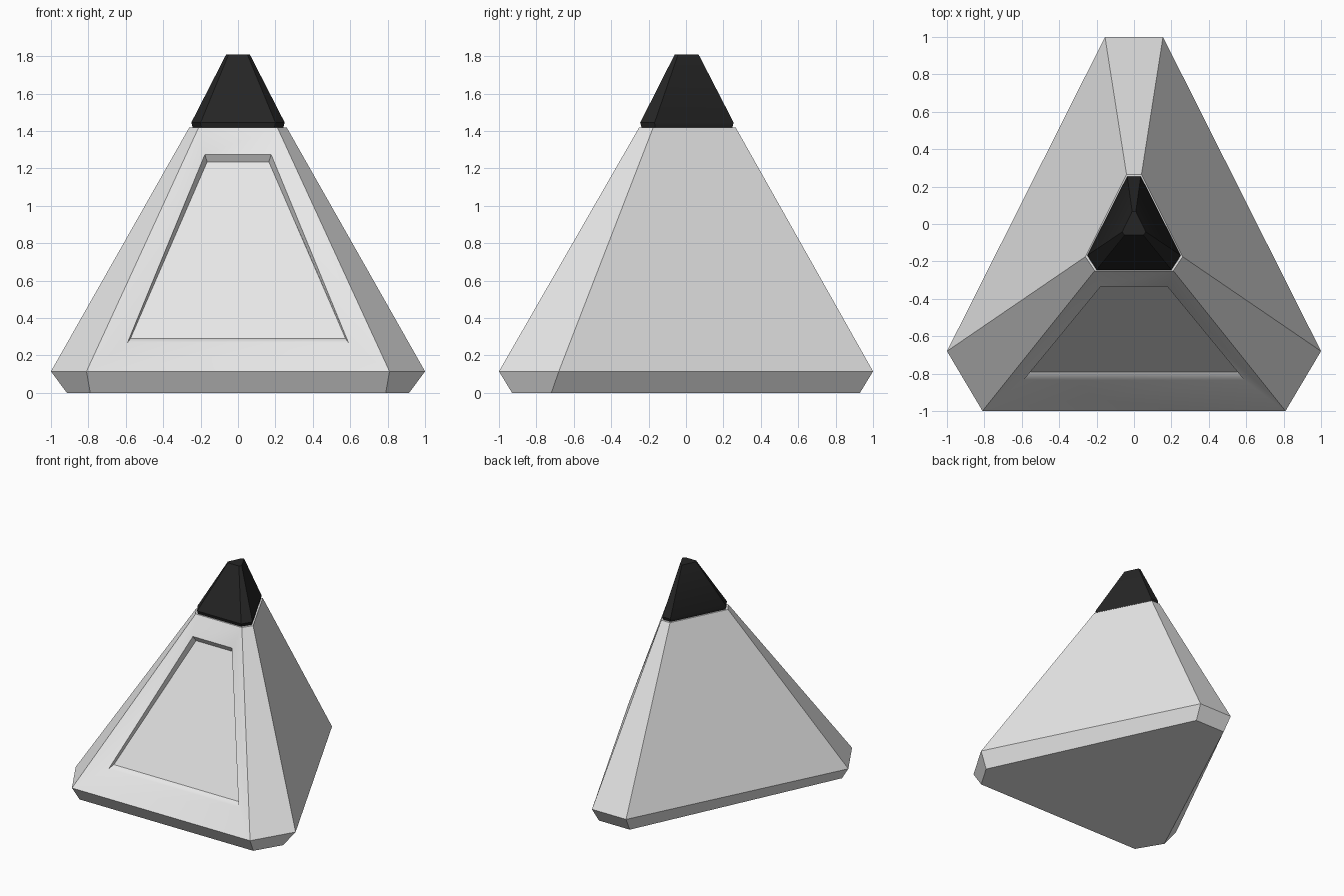
import bpy
import bmesh
import math

cube = bpy.data.objects.get("Cube")
if cube:
    bpy.data.objects.remove(cube, do_unlink=True)


def material(name, value):
    mat = bpy.data.materials.new(name)
    mat.use_nodes = True
    colour = (value, value, value, 1)
    mat.diffuse_color = colour
    bsdf = mat.node_tree.nodes["Principled BSDF"]
    bsdf.inputs["Base Color"].default_value = colour
    bsdf.inputs["Roughness"].default_value = 0.6
    return mat


def blunt_triangle(front, side, back, z):
    """Triangle with cut corners, from three (x, y) points mirrored in x."""
    right = [(x, y, z) for x, y in (front, side, back)]
    return right + [(-x, y, z) for x, y, z in reversed(right)]


def bridge(bm, low, high):
    """Join two closed rings with quads."""
    n = len(low)
    return [bm.faces.new((low[i], low[(i + 1) % n], high[(i + 1) % n], high[i]))
            for i in range(n)]


def loft(bm, sections):
    """Stack sections into a closed solid; return the side faces by layer."""
    rings = [[bm.verts.new(p) for p in section] for section in sections]
    layers = [bridge(bm, a, b) for a, b in zip(rings, rings[1:])]
    bm.faces.new(reversed(rings[0]))
    bm.faces.new(rings[-1])
    return layers


def finish(bm, name, mat):
    bmesh.ops.recalc_face_normals(bm, faces=bm.faces)
    mesh = bpy.data.meshes.new(name)
    bm.to_mesh(mesh)
    bm.free()
    mesh.materials.append(mat)
    obj = bpy.data.objects.new(name, mesh)
    bpy.context.collection.objects.link(obj)
    bpy.ops.object.select_all(action="DESELECT")
    obj.select_set(True)
    bpy.context.view_layer.objects.active = obj
    bpy.ops.object.shade_smooth_by_angle(angle=math.radians(30))
    return obj


light_grey = material("light grey", 0.8)
black = material("black", 0.018)

# Body: undercut foot and tapering sides
bm = bmesh.new()
layers = loft(bm, [
    blunt_triangle((0.79, -0.93), (0.915, -0.72), (0.14, 0.93), 0),
    blunt_triangle((0.81, -1), (1, -0.68), (0.155, 1), 0.115),
    blunt_triangle((0.21, -0.25), (0.26, -0.175), (0.04, 0.265), 1.42),
])

# Recessed front panel: frame, walls and floor, replacing the front face
front = min(layers[1], key=lambda f: f.calc_center_median().y)
outer = sorted(front.verts, key=lambda v: (v.co.z, v.co.x * (1 if v.co.z < 1 else -1)))
bm.faces.remove(front)


def panel_ring(low, high):
    (xl, yl, zl), (xh, yh, zh) = low, high
    corners = ((-xl, yl, zl), (xl, yl, zl), (xh, yh, zh), (-xh, yh, zh))
    return [bm.verts.new(p) for p in corners]


rim = panel_ring((0.59, -0.835, 0.27), (0.177, -0.333, 1.275))
floor = panel_ring((0.575, -0.79, 0.29), (0.165, -0.31, 1.235))
bridge(bm, outer, rim)
bridge(bm, rim, floor)
bm.faces.new(floor)
finish(bm, "body", light_grey)

# Dark tip with a slightly chamfered lower edge
bm = bmesh.new()
loft(bm, [
    blunt_triangle((0.195, -0.238), (0.242, -0.165), (0.034, 0.248), 1.42),
    blunt_triangle((0.2, -0.245), (0.25, -0.168), (0.036, 0.255), 1.445),
    blunt_triangle((0.05, -0.06), (0.063, -0.042), (0.01, 0.067), 1.81),
])
finish(bm, "tip", black)
